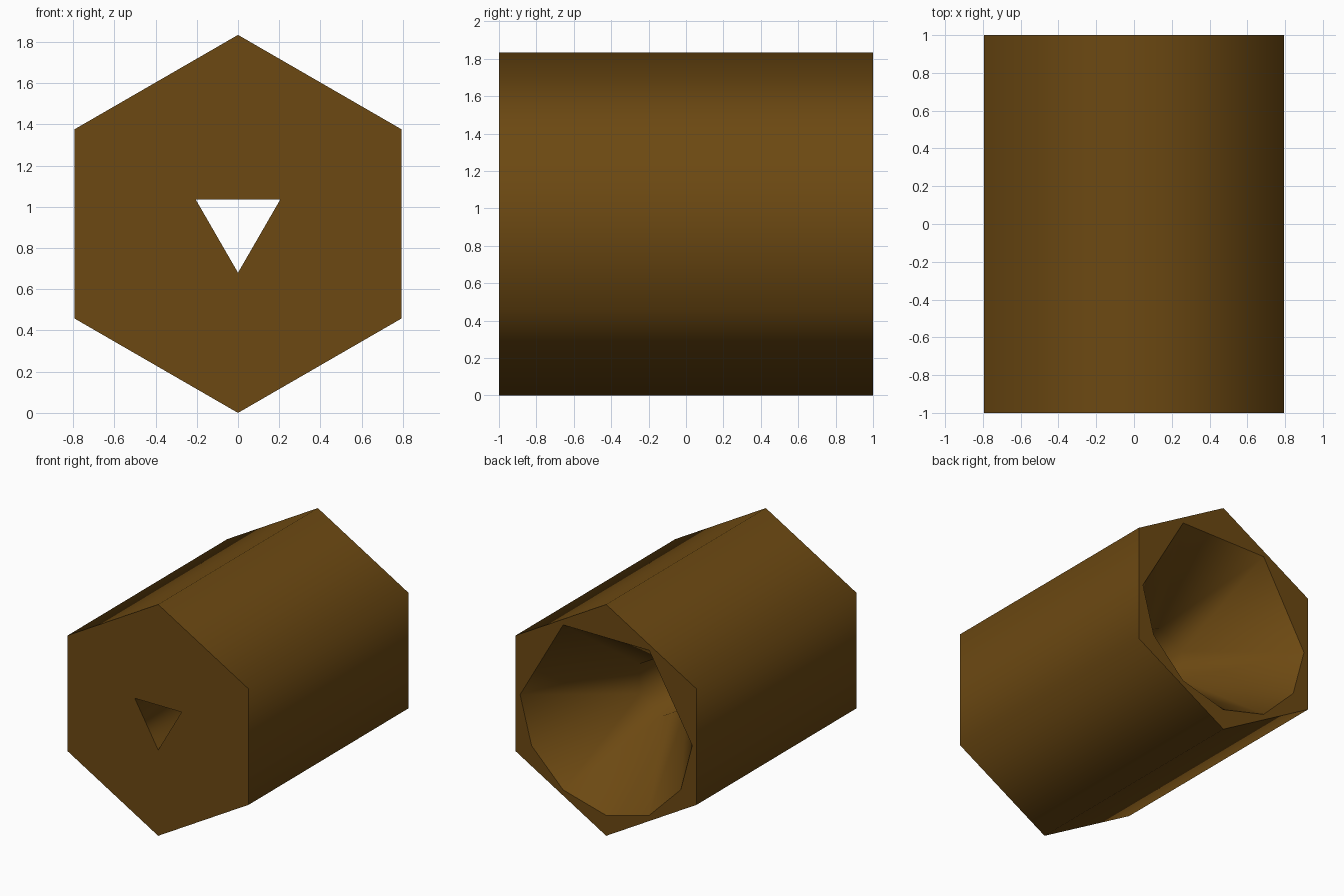
import bpy, bmesh, math

if "Cube" in bpy.data.objects:
    bpy.data.objects.remove(bpy.data.objects["Cube"])

CZ = 0.917  # height of the central axis
bm = bmesh.new()


def ring(radius, y, angles):
    """Points at the given angles (degrees) round the y axis."""
    return {a: bm.verts.new((radius * math.cos(math.radians(a)), y,
                             CZ + radius * math.sin(math.radians(a)))) for a in angles}


hexa = list(range(30, 360, 60))
front = ring(0.917, -1, hexa)
back = ring(0.917, 1, hexa)
rim = ring(0.755, 1, [0, 60, 120, 180, 210, 240, 270, 300, 330])
throat = ring(0.237, 0.29, hexa)
hole = ring(0.237, -1, [30, 150, 270])


def face(*verts, smooth=True):
    bm.faces.new(verts).smooth = smooth


def near(loop, a):
    return loop[a % 360]


for a in hexa:
    b, m = (a + 60) % 360, (a + 30) % 360
    # outer walls
    face(front[a], back[a], back[b], front[b])
    # flat back border: one piece at each corner, one between corners
    pts = [rim[k % 360] for k in (a - 30, a, a + 30) if k % 360 in rim]
    for p, q in zip(pts, pts[1:]):
        face(back[a], p, q, smooth=False)
        # funnel facet meeting this throat corner
        face(throat[a], q, p)
    face(back[a], rim[m], back[b], smooth=False)
    face(throat[a], throat[b], rim[m])

for a in (30, 150, 270):
    m, b = (a + 60) % 360, (a + 120) % 360
    # passage from six-sided throat to three-sided hole
    face(hole[a], hole[b], throat[m])
    face(hole[a], throat[m], throat[a])
    face(hole[b], throat[b], throat[m])
    # flat front border
    face(front[a], front[m], hole[a], smooth=False)
    face(front[m], hole[b], hole[a], smooth=False)
    face(front[m], front[b], hole[b], smooth=False)

bmesh.ops.recalc_face_normals(bm, faces=bm.faces)
# crisp edges round the flat ends
for e in bm.edges:
    if len(e.link_faces) == 2 and e.link_faces[0].smooth != e.link_faces[1].smooth:
        e.smooth = False

mesh = bpy.data.meshes.new("hex_body")
bm.to_mesh(mesh)
bm.free()
body = bpy.data.objects.new("hex_body", mesh)
bpy.context.collection.objects.link(body)

mat = bpy.data.materials.new("brown")
mat.diffuse_color = (0.15, 0.066, 0.006, 1)
mat.use_nodes = True
mat.node_tree.nodes["Principled BSDF"].inputs["Base Color"].default_value = mat.diffuse_color
mesh.materials.append(mat)
